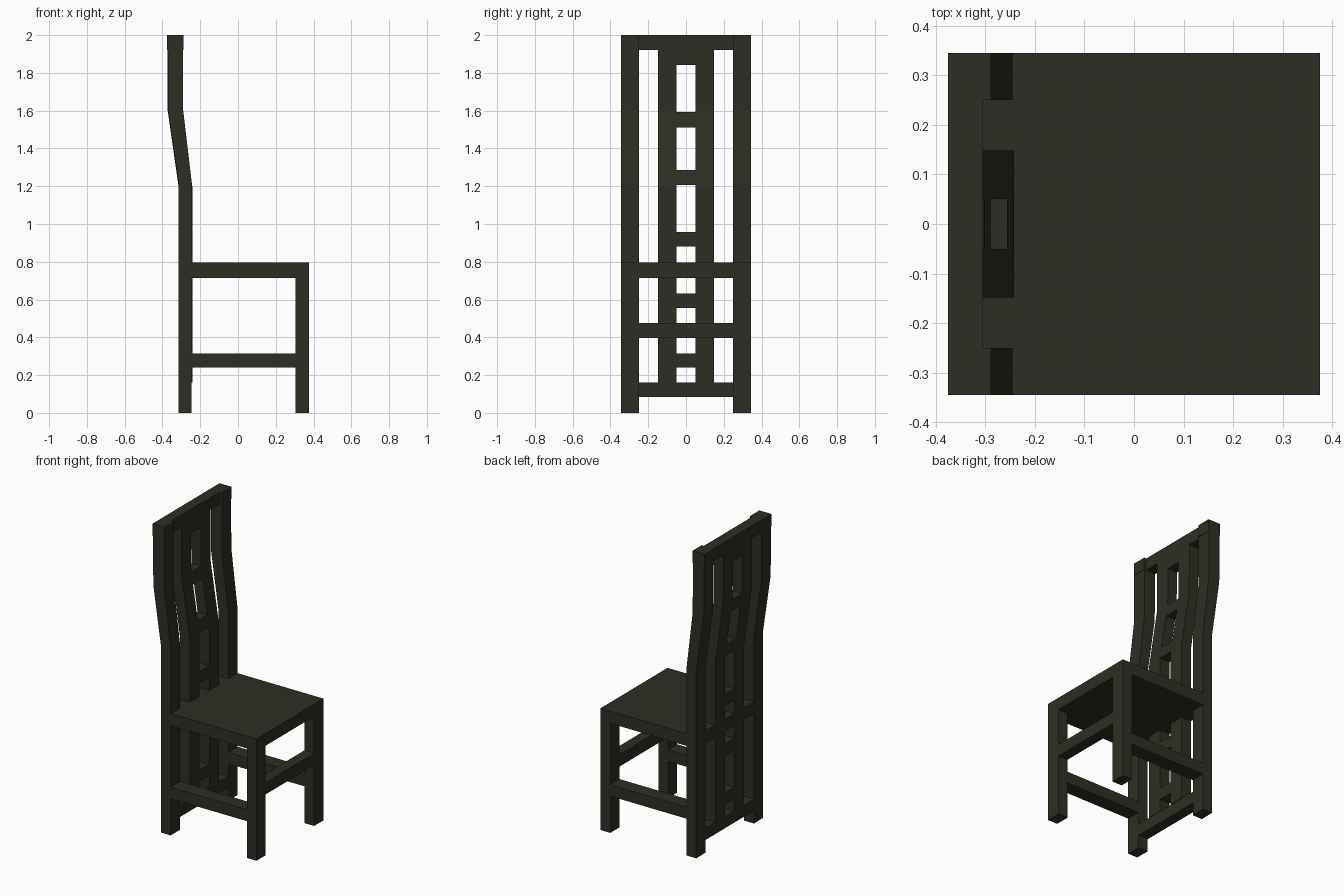
import bpy

if "Cube" in bpy.data.objects:
    bpy.data.objects.remove(bpy.data.objects["Cube"])

# One dark stained wood colour
wood = bpy.data.materials.new("dark wood")
wood.diffuse_color = (0.028, 0.027, 0.017, 1)
wood.use_nodes = True
wood.node_tree.nodes["Principled BSDF"].inputs["Base Color"].default_value = wood.diffuse_color


def mesh_object(name, verts, faces):
    me = bpy.data.meshes.new(name)
    me.from_pydata(verts, [], faces)
    me.materials.append(wood)
    ob = bpy.data.objects.new(name, me)
    bpy.context.collection.objects.link(ob)
    return ob


def loft(name, sections, y0, y1):
    """Bar of rectangular sections (back x, front x, z), stacked upward."""
    verts, faces = [], [(3, 2, 1, 0)]
    for xb, xf, z in sections:
        verts += [(xb, y0, z), (xf, y0, z), (xf, y1, z), (xb, y1, z)]
    for s in range(len(sections) - 1):
        a = 4 * s
        for i in range(4):
            j = (i + 1) % 4
            faces.append((a + i, a + j, a + 4 + j, a + 4 + i))
    a = 4 * (len(sections) - 1)
    faces.append((a, a + 1, a + 2, a + 3))
    return mesh_object(name, verts, faces)


def box(name, x0, x1, y0, y1, z0, z1):
    return loft(name, [(x0, x1, z0), (x0, x1, z1)], y0, y1)


# Side profiles of the back: (back x, front x, z)
LEG = [(-0.315, -0.245, 0), (-0.315, -0.245, 1.22), (-0.37, -0.29, 1.6), (-0.372, -0.291, 1.92)]
SLAT = [(-0.315, -0.242, 0), (-0.315, -0.242, 1.2), (-0.372, -0.303, 1.6), (-0.375, -0.304, 2.0)]


def slat_x(z):
    for (b0, f0, z0), (b1, f1, z1) in zip(SLAT, SLAT[1:]):
        if z <= z1:
            t = (z - z0) / (z1 - z0)
            return b0 + t * (b1 - b0), f0 + t * (f1 - f0), z


for side, s in (("left", -1), ("right", 1)):
    outer = sorted((s * 0.25, s * 0.345))
    inner = sorted((s * 0.05, s * 0.148))
    # Legs, with a slightly thicker block on top of the rear ones
    loft("rear_leg_" + side, LEG, *outer)
    box("rear_leg_cap_" + side, -0.375, -0.288, *outer, 1.92, 2.0)
    box("front_leg_" + side, 0.305, 0.375, *outer, 0, 0.715)
    # Side stretcher
    box("side_stretcher_" + side, -0.245, 0.305, *outer, 0.24, 0.315)
    # Back slat from bottom rail to top rail
    loft("back_slat_" + side, [slat_x(0.16)] + SLAT[1:3] + [slat_x(1.92)], *inner)

# Seat, notched between the rear legs
box("seat", -0.245, 0.375, -0.345, 0.345, 0.715, 0.795)
box("seat_rear", -0.315, -0.245, -0.25, 0.25, 0.715, 0.795)

# Cross rails
box("front_stretcher", 0.305, 0.375, -0.25, 0.25, 0.397, 0.475)
box("bottom_back_rail", -0.315, -0.245, -0.25, 0.25, 0.083, 0.16)
box("top_back_rail", -0.375, -0.304, -0.25, 0.25, 1.92, 2.0)

# Short rungs between the slats, following the lean of the back
for i, (z0, z1) in enumerate(((0.24, 0.315), (0.555, 0.632), (0.88, 0.957),
                              (1.207, 1.287), (1.512, 1.592), (1.842, 1.92))):
    loft(f"back_rung_{i + 1}", [slat_x(z0), slat_x(z1)], -0.05, 0.05)
